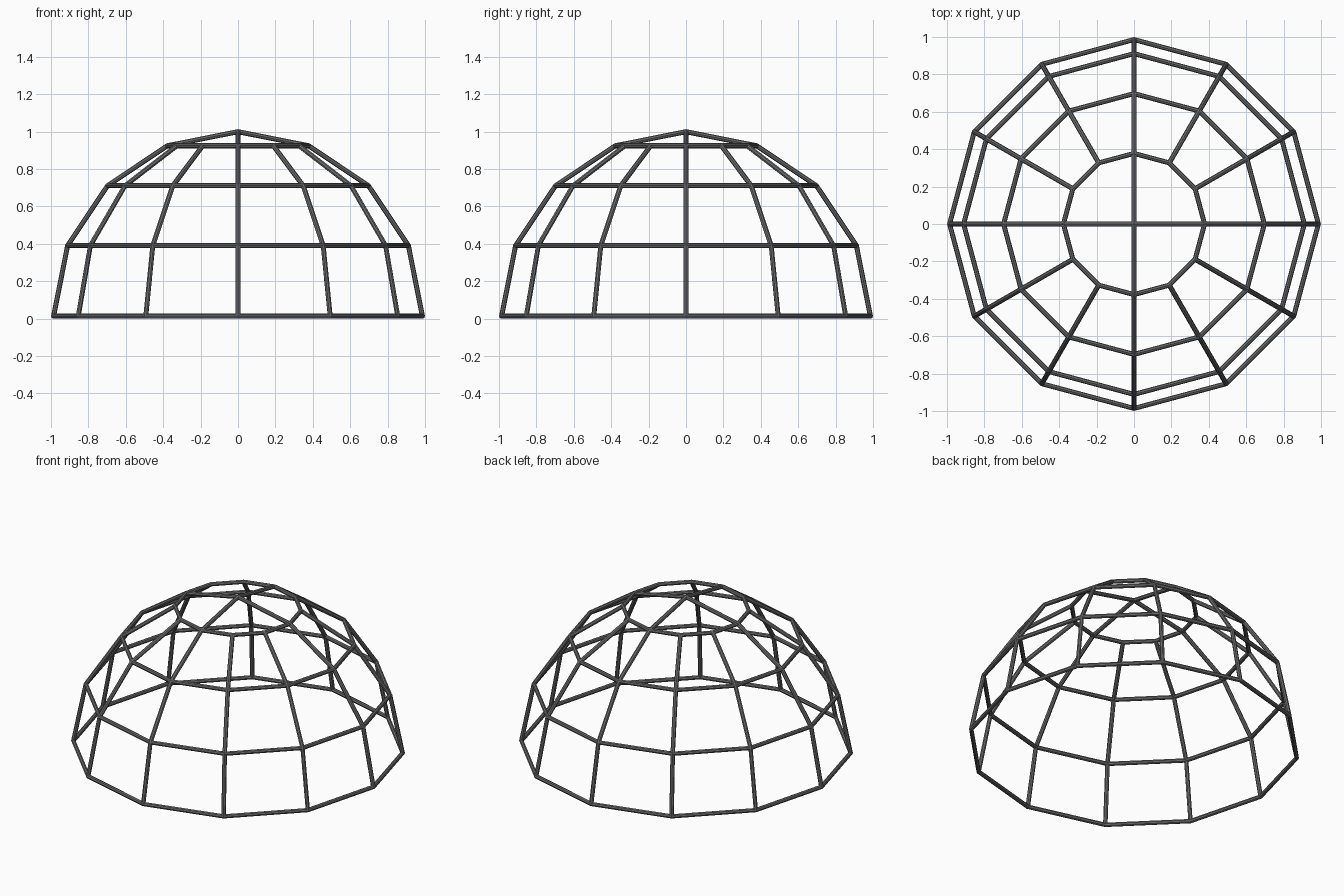
import bpy
from math import sin, cos, pi

if "Cube" in bpy.data.objects:
    bpy.data.objects.remove(bpy.data.objects["Cube"])

BAR = 0.0135          # bar radius
R = 1 - BAR / cos(pi / 12)   # dome radius at bar centres
SIDES = 12
STEP = pi / 8         # angle between levels

# Dark grey metal for all bars
dark = bpy.data.materials.new("dark_grey")
dark.diffuse_color = (0.15, 0.15, 0.15, 1)
dark.use_nodes = True
dark.node_tree.nodes["Principled BSDF"].inputs["Base Color"].default_value = dark.diffuse_color


def node(level, k):
    a, e = k * 2 * pi / SIDES, level * STEP
    return (R * cos(e) * cos(a), R * cos(e) * sin(a), BAR + R * sin(e))


def bars(name, paths, closed=False):
    cu = bpy.data.curves.new(name, 'CURVE')
    cu.dimensions = '3D'
    cu.bevel_depth = BAR
    cu.bevel_resolution = 2
    cu.use_fill_caps = True
    cu.materials.append(dark)
    for pts in paths:
        sp = cu.splines.new('POLY')
        sp.points.add(len(pts) - 1)
        for p, co in zip(sp.points, pts):
            p.co = (*co, 1)
        sp.use_cyclic_u = closed
        sp.use_smooth = False
    ob = bpy.data.objects.new(name, cu)
    bpy.context.collection.objects.link(ob)
    bpy.ops.object.select_all(action='DESELECT')
    ob.select_set(True)
    bpy.context.view_layer.objects.active = ob
    bpy.ops.object.convert(target='MESH')


# Horizontal rings, base to crown
for level, name in enumerate(("base_ring", "lower_ring", "middle_ring", "crown_ring")):
    bars(name, [[node(level, k) for k in range(SIDES)]], closed=True)

# Two full arches crossing at the apex
for k, name in ((0, "side_arch"), (3, "front_arch")):
    bars(name, [[node(l, k) for l in range(4)] + [(0, 0, BAR + R)]
                + [node(l, k + 6) for l in (3, 2, 1, 0)]])

# Short ribs that stop at the crown ring
bars("short_ribs", [[node(l, k) for l in range(4)] for k in range(SIDES) if k % 3])
